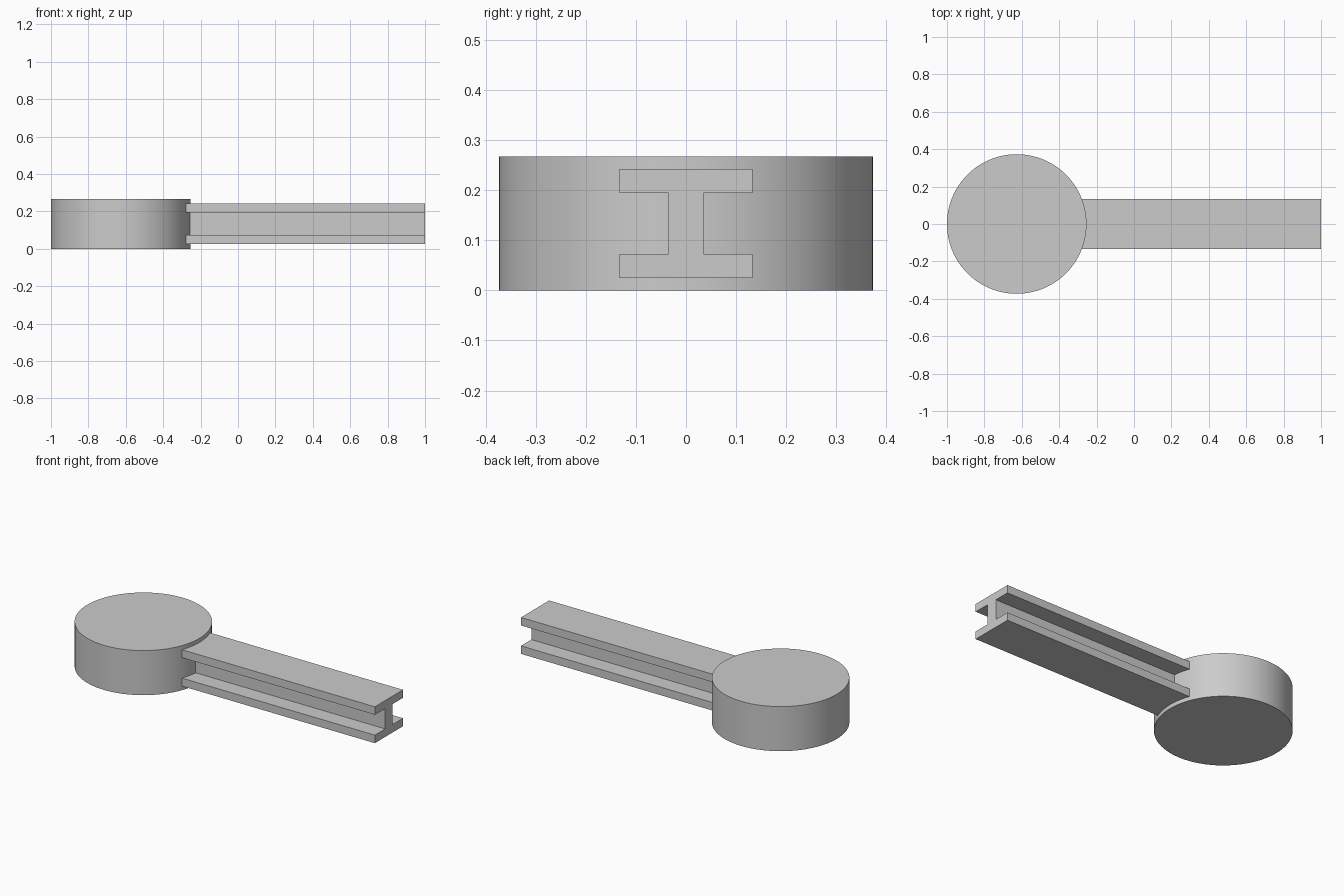
import bpy, bmesh, math

cube = bpy.data.objects.get("Cube")
if cube:
    bpy.data.objects.remove(cube, do_unlink=True)

grey = bpy.data.materials.new("plain_grey")
grey.use_nodes = True
colour = (0.6, 0.6, 0.6, 1)
grey.diffuse_color = colour
grey.node_tree.nodes["Principled BSDF"].inputs["Base Color"].default_value = colour


def extrude_profile(name, points, offset):
    """Make a solid by pushing a closed outline along an offset."""
    bm = bmesh.new()
    face = bm.faces.new([bm.verts.new(p) for p in points])
    result = bmesh.ops.extrude_face_region(bm, geom=[face], use_keep_orig=True)
    moved = [v for v in result["geom"] if isinstance(v, bmesh.types.BMVert)]
    bmesh.ops.translate(bm, verts=moved, vec=offset)
    bmesh.ops.recalc_face_normals(bm, faces=bm.faces)
    mesh = bpy.data.meshes.new(name)
    bm.to_mesh(mesh)
    bm.free()
    mesh.materials.append(grey)
    obj = bpy.data.objects.new(name, mesh)
    bpy.context.collection.objects.link(obj)
    return obj


# Round hub
RADIUS, HEIGHT, SIDES = 0.373, 0.267, 96
hub_x = RADIUS - 1
angles = [math.tau * i / SIDES for i in range(SIDES)]
hub = extrude_profile(
    "round_hub",
    [(hub_x + RADIUS * math.cos(a), RADIUS * math.sin(a), 0) for a in angles],
    (0, 0, HEIGHT))
bpy.ops.object.select_all(action='DESELECT')
bpy.context.view_layer.objects.active = hub
hub.select_set(True)
bpy.ops.object.shade_smooth_by_angle(angle=math.radians(30))

# I-section beam, its inner end buried just under the hub wall
start_x, flange, web = -0.285, 0.133, 0.035
outer, inner = 0.109, 0.061
quarter = [(web, 0), (web, inner), (flange, inner), (flange, outer)][1:]
right_side = [(y, -z) for y, z in reversed(quarter)] + quarter
outline = right_side + [(-y, z) for y, z in reversed(right_side)]
mid = HEIGHT / 2
# Flanges and web share one profile; the web needs to reach the curved wall
beam = extrude_profile(
    "i_beam", [(start_x, y, mid + z) for y, z in outline], (1 - start_x, 0, 0))
